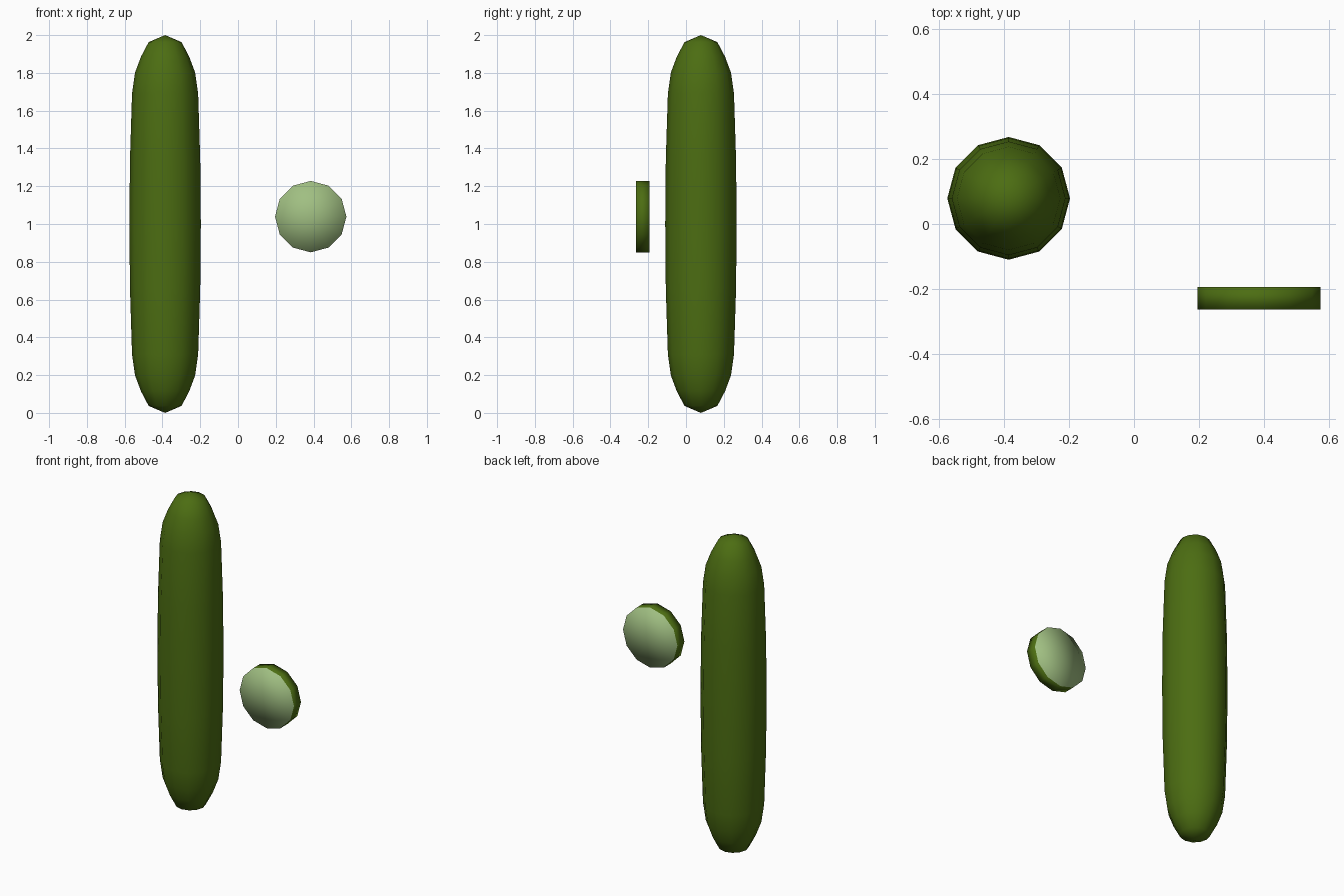
import bpy, bmesh, math
from mathutils import Matrix

if "Cube" in bpy.data.objects:
    bpy.data.objects.remove(bpy.data.objects["Cube"])

SIDES = 12


def material(name, rgb):
    m = bpy.data.materials.new(name)
    m.diffuse_color = (*rgb, 1)
    m.use_nodes = True
    m.node_tree.nodes["Principled BSDF"].inputs["Base Color"].default_value = m.diffuse_color
    return m


skin = material("green skin", (0.072, 0.153, 0.006))
flesh = material("pale flesh", (0.352, 0.520, 0.223))


def lathe(name, profile, place, mats):
    """Revolve (radius, height) points around z; radius 0 makes a pole."""
    bm = bmesh.new()
    rings = []
    for r, h in profile:
        n = SIDES if r > 0 else 1
        rings.append([bm.verts.new((r * math.cos(2 * math.pi * i / SIDES),
                                    r * math.sin(2 * math.pi * i / SIDES), h))
                      for i in range(n)])
    for a, b in zip(rings, rings[1:]):
        for i in range(SIDES):
            j = (i + 1) % SIDES
            if len(a) == 1:
                bm.faces.new((a[0], b[j], b[i]))
            elif len(b) == 1:
                bm.faces.new((a[i], a[j], b[0]))
            else:
                bm.faces.new((a[i], a[j], b[j], b[i]))
    bm.normal_update()
    for f in bm.faces:
        f.smooth = True
        # flat cut ends show the flesh
        if len(mats) > 1 and abs(f.normal.z) > 0.9:
            f.material_index = 1
    bm.transform(place)
    me = bpy.data.meshes.new(name)
    bm.to_mesh(me)
    bm.free()
    for m in mats:
        me.materials.append(m)
    ob = bpy.data.objects.new(name, me)
    bpy.context.collection.objects.link(ob)
    return ob


# Whole cucumber: lower half profile, mirrored to the upper half
half = [(0, 0.0), (0.087, 0.037), (0.128, 0.115), (0.159, 0.198),
        (0.175, 0.31), (0.186, 0.66)]
profile = half + [(0.189, 1.0)] + [(r, 2 - z) for r, z in reversed(half)]
lathe("cucumber", profile, Matrix.Translation((-0.386, 0.079, 0)), [skin])

# Slice: thin disc facing the front, flesh on both cut sides
t = 0.0348
lathe("cucumber_slice", [(0, -t), (0.189, -t), (0.189, t), (0, t)],
      Matrix.Translation((0.385, -0.229, 1.039)) @ Matrix.Rotation(math.pi / 2, 4, 'X'),
      [skin, flesh])
